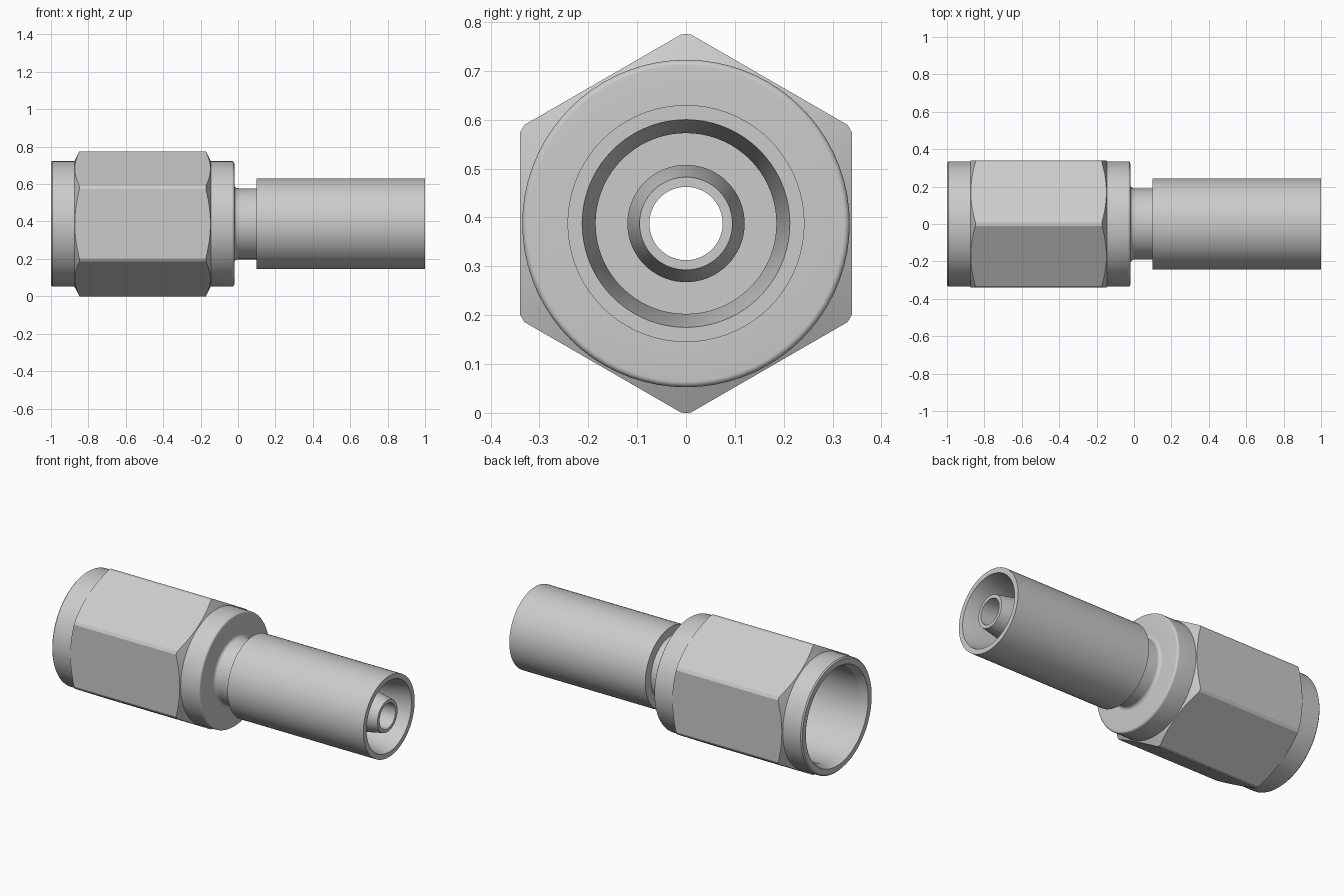
import bpy, bmesh, math

if "Cube" in bpy.data.objects:
    bpy.data.objects.remove(bpy.data.objects["Cube"])

AXIS_Z = 0.3875   # height of the fitting's centre line
SEGS = 72


def finish(name, bm):
    bmesh.ops.recalc_face_normals(bm, faces=bm.faces)
    mesh = bpy.data.meshes.new(name)
    bm.to_mesh(mesh)
    bm.free()
    obj = bpy.data.objects.new(name, mesh)
    bpy.context.collection.objects.link(obj)
    return obj


def revolve(name, profile):
    """Spin a closed (x, radius) loop around the centre line."""
    bm = bmesh.new()
    rings = []
    for i in range(SEGS):
        a = 2 * math.pi * i / SEGS
        rings.append([bm.verts.new((x, r * math.sin(a), AXIS_Z + r * math.cos(a)))
                      for x, r in profile])
    n = len(profile)
    for i in range(SEGS):
        p, q = rings[i], rings[(i + 1) % SEGS]
        for j in range(n):
            k = (j + 1) % n
            bm.faces.new((p[j], p[k], q[k], q[j]))
    return finish(name, bm)


def hex_prism(name, x0, x1, apothem):
    bm = bmesh.new()
    rad = apothem / math.cos(math.pi / 6)
    ends = [[bm.verts.new((x, rad * math.sin(i * math.pi / 3),
                           AXIS_Z + rad * math.cos(i * math.pi / 3)))
             for i in range(6)] for x in (x0, x1)]
    for e in ends:
        bm.faces.new(e)
    for i in range(6):
        k = (i + 1) % 6
        bm.faces.new((ends[0][i], ends[0][k], ends[1][k], ends[1][i]))
    return finish(name, bm)


def select_only(obj):
    bpy.ops.object.select_all(action='DESELECT')
    obj.select_set(True)
    bpy.context.view_layer.objects.active = obj


def smooth(obj):
    select_only(obj)
    bpy.ops.object.shade_smooth_by_angle(angle=math.radians(20))


def arc(cx, cr, rad, a0, a1, steps=6):
    return [(cx + rad * math.cos(math.radians(a0 + (a1 - a0) * i / steps)),
             cr + rad * math.sin(math.radians(a0 + (a1 - a0) * i / steps)))
            for i in range(steps + 1)]


# swivel nut: turned body with chamfered shoulders, trimmed to six flats
nut = revolve("swivel_nut", [
    (-1.0, 0.295), (-1.0, 0.328), (-0.993, 0.335), (-0.875, 0.335),
    (-0.848, 0.3875), (-0.172, 0.3875), (-0.145, 0.335),
    *arc(-0.032, 0.323, 0.012, 90, 0),
    (-0.02, 0.21), (-0.2, 0.21), (-0.2, 0.275), (-0.955, 0.275)])
flats = hex_prism("nut_flats_cutter", -1.2, 0.2, 0.34)
select_only(nut)
mod = nut.modifiers.new("flats", 'BOOLEAN')
mod.operation = 'INTERSECT'
mod.solver = 'EXACT'
mod.object = flats
bpy.ops.object.modifier_apply(modifier=mod.name)
bpy.data.objects.remove(flats)
smooth(nut)

# stem: sealing nose inside the nut, filleted neck, hose tube with tapered tip
stem = revolve("stem", [
    (-0.46, 0.075), (-0.46, 0.14), (-0.31, 0.255), (-0.2, 0.255), (-0.2, 0.21),
    *arc(0.0, 0.21, 0.02, 180, 270),
    (0.25, 0.19), (0.25, 0.12), (0.86, 0.12), (0.99, 0.095), (0.99, 0.075)])
smooth(stem)

# crimp sleeve around the hose tube
sleeve = revolve("crimp_sleeve", [
    (0.1, 0.185), (0.1, 0.2425), (1.0, 0.2425), (1.0, 0.2125), (0.86, 0.185)])
smooth(sleeve)
